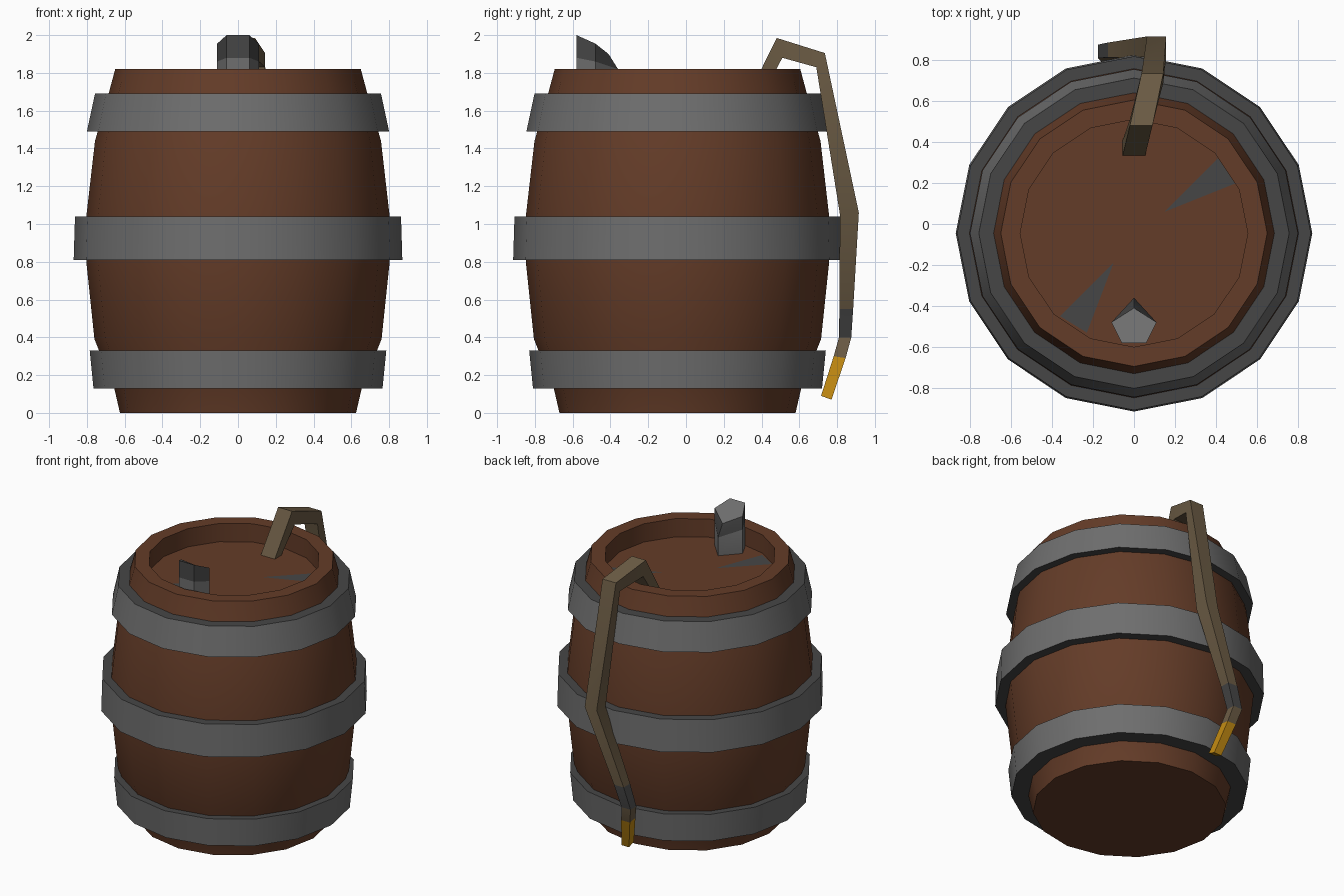
import bpy, bmesh, math

cube = bpy.data.objects.get("Cube")
if cube:
    bpy.data.objects.remove(cube, do_unlink=True)

SIDES, CENTRE_Y, LID_Z = 16, -0.045, 1.69


def material(name, r, g, b):
    m = bpy.data.materials.new(name)
    m.use_nodes = True
    m.diffuse_color = (r, g, b, 1)
    m.node_tree.nodes["Principled BSDF"].inputs["Base Color"].default_value = (r, g, b, 1)
    return m


wood = material("brown wood", 0.127, 0.045, 0.021)
iron = material("grey iron", 0.156, 0.156, 0.156)
dark = material("dark iron", 0.062, 0.062, 0.062)
leather = material("tan hose", 0.147, 0.105, 0.058)
brass = material("yellow brass", 0.53, 0.25, 0.006)


def loft(name, rings, mats, closed=False, rule=None):
    """Skin equal rings of points; cap the ends unless the loft is closed."""
    bm = bmesh.new()
    loops = [[bm.verts.new(p) for p in ring] for ring in rings]
    count = len(loops[0])
    spans = len(loops) if closed else len(loops) - 1
    for s in range(spans):
        a, b = loops[s], loops[(s + 1) % len(loops)]
        for i in range(count):
            j = (i + 1) % count
            f = bm.faces.new((a[i], a[j], b[j], b[i]))
            f.material_index = rule(s) if rule else 0
    if not closed:
        bm.faces.new(loops[0]).material_index = rule(0) if rule else 0
        bm.faces.new(loops[-1]).material_index = rule(spans) if rule else 0
    bmesh.ops.recalc_face_normals(bm, faces=bm.faces)
    return finish(name, bm, mats)


def finish(name, bm, mats):
    mesh = bpy.data.meshes.new(name)
    bm.to_mesh(mesh)
    bm.free()
    for m in mats:
        mesh.materials.append(m)
    ob = bpy.data.objects.new(name, mesh)
    bpy.context.collection.objects.link(ob)
    bpy.ops.object.select_all(action='DESELECT')
    ob.select_set(True)
    bpy.context.view_layer.objects.active = ob
    bpy.ops.object.shade_smooth_by_angle(angle=math.radians(30))
    return ob


def circle(r, z):
    step = math.tau / SIDES
    return [(r * math.cos(i * step), CENTRE_Y + r * math.sin(i * step), z)
            for i in range(SIDES)]


# Barrel body with a sunken lid
body = [(0.625, 0), (0.655, 0.13), (0.76, 0.39), (0.803, 0.8), (0.803, 1.04),
        (0.757, 1.44), (0.685, 1.69), (0.65, 1.82), (0.555, 1.82), (0.555, LID_Z)]
loft("barrel_body", [circle(r, z) for r, z in body], [wood])

# Iron hoops, with darker upper and lower rims
hoops = {"lower_hoop": (0.13, 0.33, 0.765, 0.785),
         "middle_hoop": (0.81, 1.04, 0.87, 0.863),
         "upper_hoop": (1.49, 1.69, 0.80, 0.757)}
for name, (z0, z1, r0, r1) in hoops.items():
    rings = [circle(0.62, z0), circle(r0, z0), circle(r1, z1), circle(0.62, z1)]
    loft(name, rings, [iron, dark], closed=True, rule=lambda s: 0 if s == 1 else 1)

# Flat wedge plates on the lid
bm = bmesh.new()
for wedge in (((0.15, 0.06), (0.50, 0.20), (0.41, 0.32)),
              ((-0.10, -0.19), (-0.36, -0.45), (-0.23, -0.53))):
    bm.faces.new([bm.verts.new((x, y, LID_Z + 0.003)) for x, y in wedge])
finish("lid_plates", bm, [dark])

# Five-sided spout with a slanted top and a dark upper band
outline = [(-0.06, -0.58), (0.06, -0.58), (0.11, -0.48), (0, -0.36), (-0.11, -0.48)]
base = [(x, y, LID_Z) for x, y in outline]
band = [(x, y, z) for (x, y), z in zip(outline, (1.88, 1.88, 1.86, 1.82, 1.86))]
top = [(x, y if x else -0.41, z)
       for (x, y), z in zip(outline, (2.0, 2.0, 1.955, 1.90, 1.955))]
loft("spout", [base, band, top], [iron, dark], rule=lambda s: 1 if s == 1 else 0)

# Hose: centre x, half width, outer (y, z) and inner (y, z) edges
path = [(0.0, 0.055, (0.335, 1.69), (0.41, 1.69)),
        (0.035, 0.055, (0.48, 1.985), (0.51, 1.88)),
        (0.09, 0.053, (0.735, 1.905), (0.69, 1.83)),
        (0.11, 0.047, (0.915, 1.06), (0.815, 1.05)),
        (-0.09, 0.038, (0.885, 0.55), (0.812, 0.55)),
        (-0.14, 0.036, (0.875, 0.40), (0.81, 0.40)),
        (-0.115, 0.034, (0.845, 0.29), (0.782, 0.30)),
        (-0.06, 0.03, (0.77, 0.07), (0.715, 0.09))]
rings = [[(x - w, *o), (x + w, *o), (x + w, *i), (x - w, *i)] for x, w, o, i in path]
loft("hose", rings, [leather, dark, brass],
     rule=lambda s: 2 if s >= 6 else (1 if s == 4 else 0))
